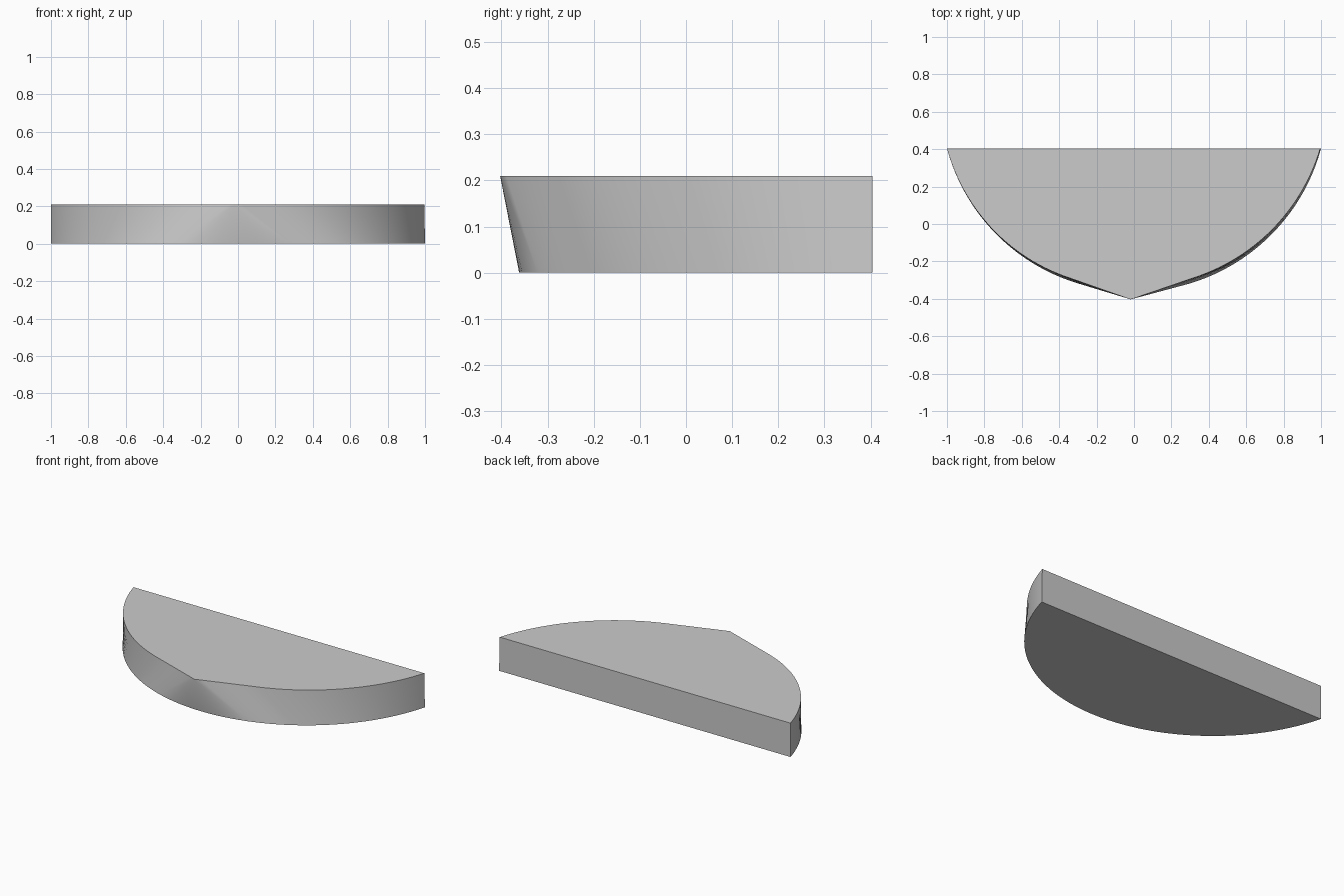
import bpy, bmesh
from math import sin, cos, asin, acos, radians

if "Cube" in bpy.data.objects:
    bpy.data.objects.remove(bpy.data.objects["Cube"])

HEIGHT, BACK_Y, CENTRE_Y = 0.21, 0.403, 0.674
R = 1.0358                       # bottom arc radius
R_TOP, R_TIP = 1.018, 1.077      # top arc radius, distance to pointed tip
END = asin(1.0 / R)              # half angle of the arc
TANGENT = acos(R_TOP / R_TIP)    # where the tip's straight edges meet the arc
FAN = 0.28                       # part of the lower arc that rises to the tip
N_FAN, N_SIDE = 10, 36


def bottom_point(a):
    return (R * sin(a), CENTRE_Y - R * cos(a), 0)


def top_point(t, side):
    """t runs 0 at the tip to 1 at the back corner."""
    a = t * END
    if a < TANGENT:
        r = R_TOP / cos(TANGENT - a)
    else:
        r = R_TOP + (R - R_TOP) * (a - TANGENT) / (END - TANGENT)
    x = side * r * sin(a) - 0.018 * (1 - t)
    if side > 0:
        x -= 0.004 * t
    return (x, CENTRE_Y - r * cos(a), HEIGHT)


bm = bmesh.new()

# Upper and lower outlines, left to right
angles = ([-END + (END - FAN) * i / N_SIDE for i in range(N_SIDE)]
          + [-FAN + 2 * FAN * i / N_FAN for i in range(N_FAN + 1)]
          + [FAN + (END - FAN) * (i + 1) / N_SIDE for i in range(N_SIDE)])
low = [bm.verts.new(bottom_point(a)) for a in angles]
left = [bm.verts.new(top_point(1 - i / N_SIDE, -1)) for i in range(N_SIDE)]
tip = bm.verts.new(top_point(0, 1))
right = [bm.verts.new(top_point((i + 1) / N_SIDE, 1)) for i in range(N_SIDE)]
high = left + [tip] * (N_FAN + 1) + right

# Curved wall, fanning into the pointed tip
for i in range(len(low) - 1):
    if high[i] is high[i + 1]:
        bm.faces.new((low[i], low[i + 1], tip))
    else:
        bm.faces.new((low[i], low[i + 1], high[i + 1], high[i]))

# Flat top, bottom and back
bm.faces.new(left + [tip] + right)
bm.faces.new(low[::-1])
bm.faces.new((low[-1], low[0], high[0], high[-1]))
bmesh.ops.recalc_face_normals(bm, faces=bm.faces)

mesh = bpy.data.meshes.new("pointed_half_disc")
bm.to_mesh(mesh)
bm.free()
obj = bpy.data.objects.new("pointed_half_disc", mesh)
bpy.context.collection.objects.link(obj)
bpy.context.view_layer.objects.active = obj
obj.select_set(True)
bpy.ops.object.shade_smooth_by_angle(angle=radians(30))
